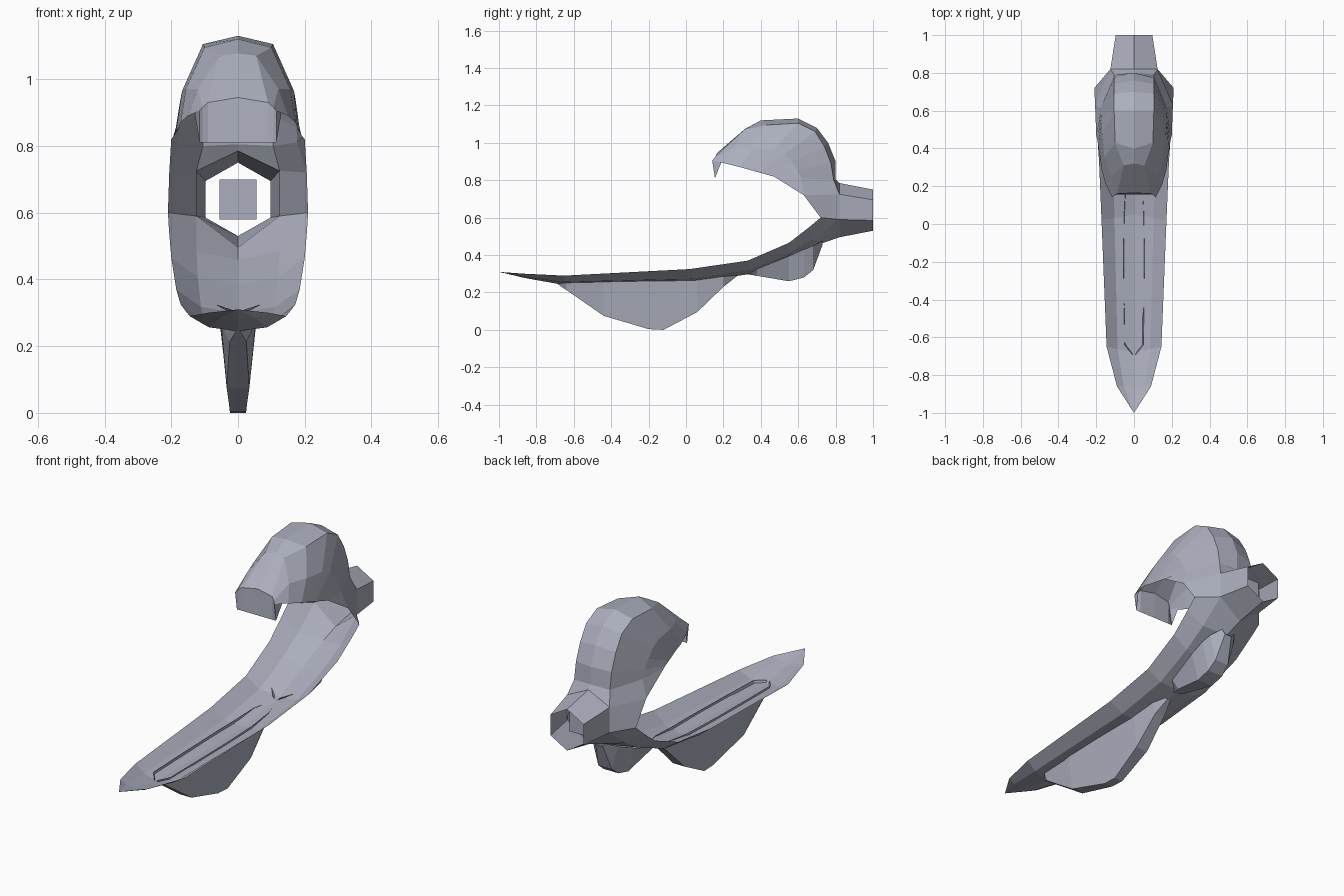
import bpy
import bmesh
from mathutils import Vector

default_cube = bpy.data.objects.get("Cube")
if default_cube:
    bpy.data.objects.remove(default_cube, do_unlink=True)

# Single flat material
grey = bpy.data.materials.new("blue_grey")
grey.use_nodes = True
colour = (0.41, 0.43, 0.51, 1)
grey.diffuse_color = colour
grey.node_tree.nodes["Principled BSDF"].inputs["Base Color"].default_value = colour


def finish(name, bm):
    """Weld the mesh, orient its faces and link it as a named part."""
    bmesh.ops.remove_doubles(bm, verts=bm.verts, dist=0.0005)
    bmesh.ops.recalc_face_normals(bm, faces=bm.faces)
    mesh = bpy.data.meshes.new(name)
    bm.to_mesh(mesh)
    bm.free()
    mesh.materials.append(grey)
    part = bpy.data.objects.new(name, mesh)
    bpy.context.collection.objects.link(part)
    return part


def add_face(bm, points):
    unique = []
    for point in points:
        if all((point - other).length > 0.0005 for other in unique):
            unique.append(point)
    if len(unique) > 2:
        bm.faces.new([bm.verts.new(point) for point in unique])


def mirrored_face(bm, points):
    add_face(bm, points)
    add_face(bm, [Vector((-p.x, p.y, p.z)) for p in reversed(points)])


def bridge(bm, first, second):
    """Skin two half rows and their mirror image."""
    for i in range(len(first) - 1):
        mirrored_face(bm, [first[i], first[i + 1], second[i + 1], second[i]])


def loft(bm, rows):
    for first, second in zip(rows, rows[1:]):
        bridge(bm, first, second)


# Lower jaw: centre y, centre z, half width, rim y, rim z
jaw_sections = [
    (-1, .31, 0, -1, .31),
    (-.86, .277, .09, -.86, .30),
    (-.68, .245, .145, -.65, .29),
    (.05, .255, .172, .02, .325),
    (.35, .30, .185, .33, .37),
    (.55, .385, .2, .55, .465),
    (.72, .46, .207, .66, .55),
]
jaw_rows = []
for cy, cz, width, ry, rz in jaw_sections:
    centre, rim = Vector((0, cy, cz)), Vector((width, ry, rz))
    middle = centre.lerp(rim, 0.6)
    middle.z = cz + (rz - cz) * 0.25
    jaw_rows.append([centre, middle, rim])

# Throat opening: six-sided ring joined to the cheeks
throat = [Vector(p) for p in
          [(0, .82, .495), (.125, .82, .59), (.125, .82, .725), (0, .82, .785)]]
cheek_low = Vector((.21, .72, .6))
cheek_high = Vector((.206, .63, .72))

shell = bmesh.new()
loft(shell, jaw_rows)
bridge(shell, jaw_rows[-1], [throat[0], throat[1], cheek_low])
mirrored_face(shell, [throat[1], throat[2], cheek_high, cheek_low])

# Hood: crown centre, crown edge, lower rim
hood_sections = [
    ((0, .80, .805), (.105, .79, .80), (.2, .47, .82)),
    ((0, .80, .90), (.105, .775, .89), (.195, .45, .825)),
    ((0, .76, 1.0), (.105, .74, .98), (.19, .42, .833)),
    ((0, .70, 1.08), (.105, .69, 1.06), (.186, .39, .842)),
    ((0, .60, 1.13), (.105, .60, 1.105), (.18, .36, .85)),
    ((0, .40, 1.12), (.1, .43, 1.095), (.172, .29, .87)),
    ((0, .32, 1.077), (.055, .31, 1.07), (.15, .21, .89)),
    ((0, .165, .945), (.09, .16, .93), (.115, .14, .905)),
]
hood_rows = []
for centre, edge, rim in hood_sections:
    centre, edge, rim = Vector(centre), Vector(edge), Vector(rim)
    side = edge.lerp(rim, 0.55)
    side.x += (rim - edge).length * 0.06
    hood_rows.append([centre, edge, side, rim])
loft(shell, hood_rows)
base = hood_rows[0]
mirrored_face(shell, [throat[3], throat[2], base[1], base[0]])
mirrored_face(shell, [throat[2], cheek_high, base[2], base[1]])
mirrored_face(shell, [cheek_high, base[3], base[2]])
finish("jaw_and_hood", shell)

# Lip hanging from the front of the hood
lip = bmesh.new()
tip = hood_rows[-1]
lip_low = [Vector((p.x, .155, .81)) for p in tip]
bridge(lip, tip, lip_low)
mirrored_face(lip, [tip[3], Vector((.13, .19, .90)), lip_low[3]])
finish("front_lip", lip)

# Open six-sided tube at the back
tube = bmesh.new()
tube_end = [Vector(p) for p in
            [(0, 1, .53), (.097, 1, .585), (.097, 1, .695), (0, 1, .75)]]
bridge(tube, throat, tube_end)
finish("back_tube", tube)

# Square plate inside the tube
plate = bmesh.new()
mirrored_face(plate, [Vector(p) for p in
                      [(0, .9, .58), (.055, .9, .58), (.055, .9, .70), (0, .9, .70)]])
finish("tube_plate", plate)


def make_keel(name, sections):
    """Tapered fin; each section is y, top z, bottom z, top and bottom half width."""
    bm = bmesh.new()
    loft(bm, [[Vector((0, y, low)), Vector((thin, y, low)), Vector((wide, y, top))]
              for y, top, low, wide, thin in sections])
    finish(name, bm)


make_keel("front_keel", [
    (-.69, .257, .247, .01, .005),
    (-.64, .264, .213, .05, .025),
    (-.44, .268, .075, .053, .034),
    (-.20, .272, .004, .055, .024),
    (-.12, .274, 0, .055, .024),
    (.06, .278, .095, .052, .034),
    (.20, .288, .23, .045, .028),
    (.27, .291, .285, .02, .01),
])
make_keel("rear_keel", [
    (.32, .31, .298, .02, .01),
    (.38, .325, .289, .07, .03),
    (.55, .395, .26, .085, .045),
    (.63, .43, .28, .085, .045),
    (.68, .45, .32, .075, .04),
    (.73, .475, .455, .04, .02),
])
